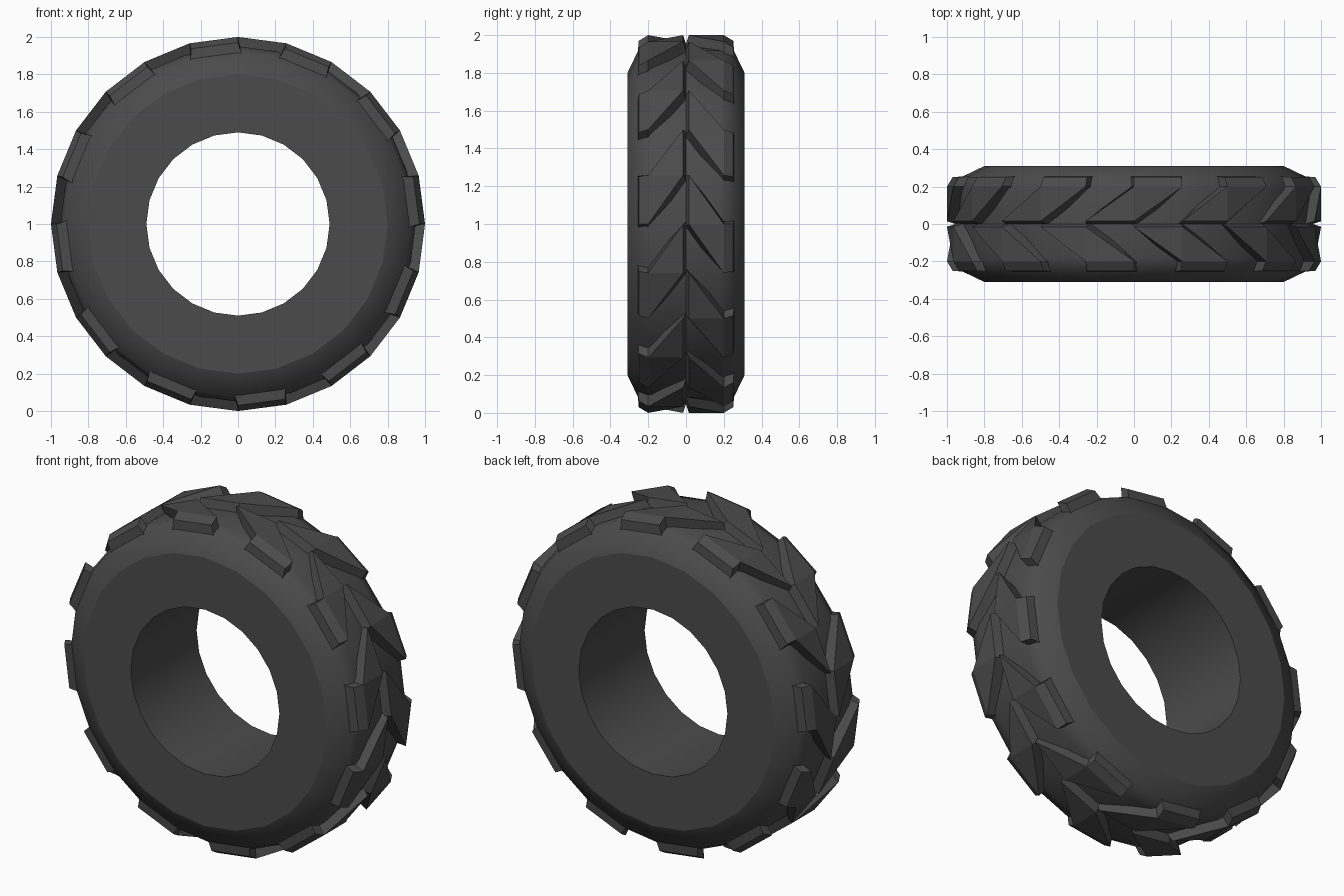
import bpy, bmesh, math

if "Cube" in bpy.data.objects:
    bpy.data.objects.remove(bpy.data.objects["Cube"])

SEG = 24
rubber = bpy.data.materials.new("dark rubber")
rubber.diffuse_color = (0.07, 0.07, 0.07, 1)
rubber.use_nodes = True
rubber.node_tree.nodes["Principled BSDF"].inputs["Base Color"].default_value = rubber.diffuse_color


def pt(y, deg, r):
    a = math.radians(deg)
    return (r * math.cos(a), y, 1 + r * math.sin(a))


def finish(bm, name):
    bmesh.ops.recalc_face_normals(bm, faces=bm.faces)
    me = bpy.data.meshes.new(name)
    bm.to_mesh(me)
    bm.free()
    me.materials.append(rubber)
    ob = bpy.data.objects.new(name, me)
    bpy.context.collection.objects.link(ob)
    return ob


# Tyre carcass: closed (y, radius) profile swept around the y axis
half = [(0.31, 0.49), (0.31, 0.8), (0.25, 0.925), (0.18, 0.95)]
profile = half + [(-y, r) for y, r in reversed(half)]
n = len(profile)
bm = bmesh.new()
rings = [[bm.verts.new(pt(y, i * 360 / SEG, r)) for y, r in profile] for i in range(SEG)]
for i in range(SEG):
    a, b = rings[i], rings[(i + 1) % SEG]
    for j in range(n):
        k = (j + 1) % n
        f = bm.faces.new((a[j], a[k], b[k], b[j]))
        # flat sidewalls, smooth tread and bore
        f.smooth = j not in (0, n - 2)
bm.edges.ensure_lookup_table()
bmesh.ops.recalc_face_normals(bm, faces=bm.faces)
for e in bm.edges:
    if e.calc_face_angle(0) > math.radians(50):
        e.smooth = False
finish(bm, "tyre_carcass")

# Tread lugs: staggered slanted blocks, 12 on each side
STEP = 15
SLOPE = 1.2


def lug(bm, side, a):
    # outline: (y, angle, top radius, base y, base angle)
    outline = [
        (0.25, a, 0.97, 0.255, a - SLOPE),
        (0.20, a, 1.0, 0.20, a - SLOPE),
        (0.015, a + STEP, 1.0, -0.015, a + STEP - SLOPE),
        (0.015, a + 2 * STEP, 1.0, -0.015, a + 2 * STEP + SLOPE),
        (0.20, a + STEP, 1.0, 0.20, a + STEP + SLOPE),
        (0.25, a + STEP, 0.97, 0.255, a + STEP + SLOPE),
    ]
    top = [bm.verts.new(pt(side * y, d, r)) for y, d, r, _, _ in outline]
    base = [bm.verts.new(pt(side * by, bd, 0.91)) for _, _, _, by, bd in outline]
    for i in range(6):
        k = (i + 1) % 6
        bm.faces.new((top[i], top[k], base[k], base[i]))
    for v in (top, base):
        bm.faces.new((v[0], v[1], v[4], v[5]))
        bm.faces.new((v[1], v[2], v[4]))
        bm.faces.new((v[2], v[3], v[4]))


for side, start, name in ((-1, 0, "front_tread_lugs"), (1, STEP, "back_tread_lugs")):
    bm = bmesh.new()
    for i in range(SEG // 2):
        lug(bm, side, start + i * 2 * STEP)
    finish(bm, name)
